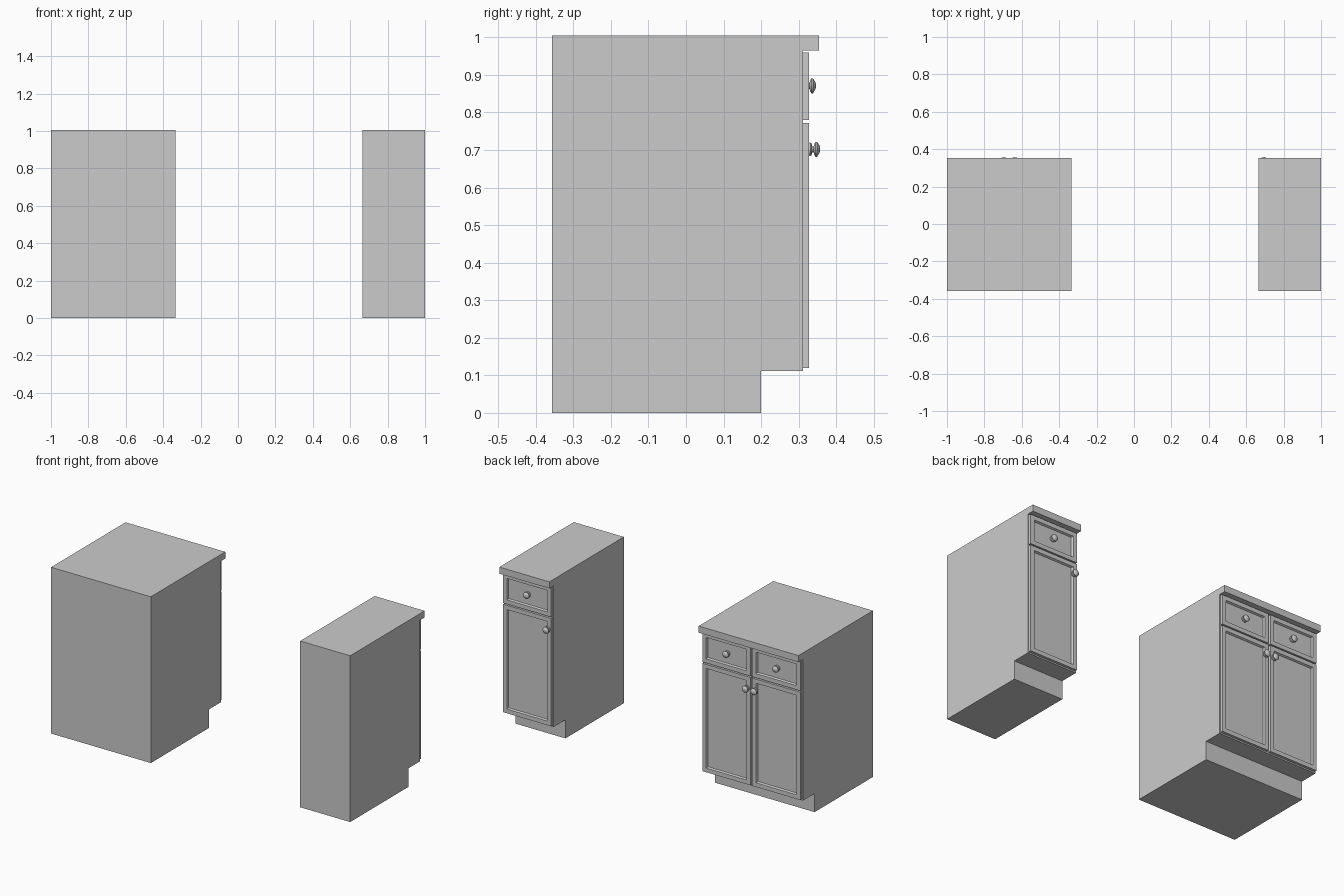
import bpy, bmesh, math
from mathutils import Vector

if "Cube" in bpy.data.objects:
    bpy.data.objects.remove(bpy.data.objects["Cube"])

BACK, FRONT, TOE = -0.357, 0.312, 0.20
FACE = 0.328            # front of doors and drawers
TOP = 1.005
RECESS = 0.011


def finish(name, bm):
    bmesh.ops.recalc_face_normals(bm, faces=bm.faces)
    me = bpy.data.meshes.new(name)
    bm.to_mesh(me)
    bm.free()
    ob = bpy.data.objects.new(name, me)
    bpy.context.collection.objects.link(ob)
    return ob


def extrude_profile(name, profile, x0, x1):
    """Extrude a (y, z) outline along x."""
    bm = bmesh.new()
    face = bm.faces.new([bm.verts.new((x0, y, z)) for y, z in profile])
    ext = bmesh.ops.extrude_face_region(bm, geom=[face])
    moved = [v for v in ext["geom"] if isinstance(v, bmesh.types.BMVert)]
    bmesh.ops.translate(bm, verts=moved, vec=(x1 - x0, 0, 0))
    return finish(name, bm)


def panel(name, x0, x1, z0, z1, border=0.036):
    """Shaker style front with a recessed centre and sloped inner edge."""
    bm = bmesh.new()
    bmesh.ops.create_cube(bm, size=1)
    for v in bm.verts:
        v.co = Vector((x0 if v.co.x < 0 else x1,
                       FRONT if v.co.y < 0 else FACE,
                       z0 if v.co.z < 0 else z1))
    bmesh.ops.recalc_face_normals(bm, faces=bm.faces)
    front = max(bm.faces, key=lambda f: f.calc_center_median().y)
    bmesh.ops.inset_region(bm, faces=[front], thickness=border)
    bmesh.ops.inset_region(bm, faces=[front], thickness=0.007)
    for v in front.verts:
        v.co.y -= RECESS
    return finish(name, bm)


# knob outline: (radius, distance out from the face)
KNOB = [(0, 0), (0.017, 0), (0.018, 0.003), (0.016, 0.006), (0.008, 0.008),
        (0.008, 0.012), (0.015, 0.014), (0.020, 0.017), (0.020, 0.021),
        (0.015, 0.024), (0.011, 0.027), (0.006, 0.0285), (0, 0.029)]


def knob(name, x, y, z):
    bm = bmesh.new()
    vs = [bm.verts.new((r, d, 0)) for r, d in KNOB]
    es = [bm.edges.new(p) for p in zip(vs, vs[1:])]
    bmesh.ops.spin(bm, geom=vs + es, cent=(0, 0, 0), axis=(0, 1, 0),
                   angle=math.tau, steps=20)
    bmesh.ops.remove_doubles(bm, verts=bm.verts, dist=1e-5)
    ob = finish(name, bm)
    ob.location = (x, y, z)
    bpy.ops.object.select_all(action='DESELECT')
    bpy.context.view_layer.objects.active = ob
    ob.select_set(True)
    bpy.ops.object.shade_smooth_by_angle(angle=math.radians(40))


def cabinet(label, x0, x1, bays):
    """bays: list of (left, right, door knob side: -1 or +1)."""
    # carcass with toe kick notch
    extrude_profile(label + "_carcass",
                    [(BACK, 0), (TOE, 0), (TOE, 0.112), (FRONT, 0.112),
                     (FRONT, 0.965), (BACK, 0.965)], x0, x1)
    # countertop
    extrude_profile(label + "_countertop",
                    [(BACK, 0.965), (0.354, 0.965), (0.354, TOP), (BACK, TOP)],
                    x0, x1)
    # doors, drawers and their knobs
    for i, (a, b, side) in enumerate(bays, 1):
        panel(f"{label}_door_{i}", a, b, 0.12, 0.772)
        panel(f"{label}_drawer_{i}", a, b, 0.78, 0.96)
        knob(f"{label}_drawer_knob_{i}", (a + b) / 2, FACE - RECESS, 0.871)
        knob(f"{label}_door_knob_{i}",
             a + 0.023 if side < 0 else b - 0.023, FACE, 0.702)


G = 0.006               # gap around the fronts
mid = (-1 - 0.333) / 2
cabinet("wide_cabinet", -1.0, -0.333,
        [(-1 + G, mid - G, 1), (mid + G, -0.333 - G, -1)])
cabinet("narrow_cabinet", 0.666, 1.0, [(0.666 + G, 1 - G, -1)])
